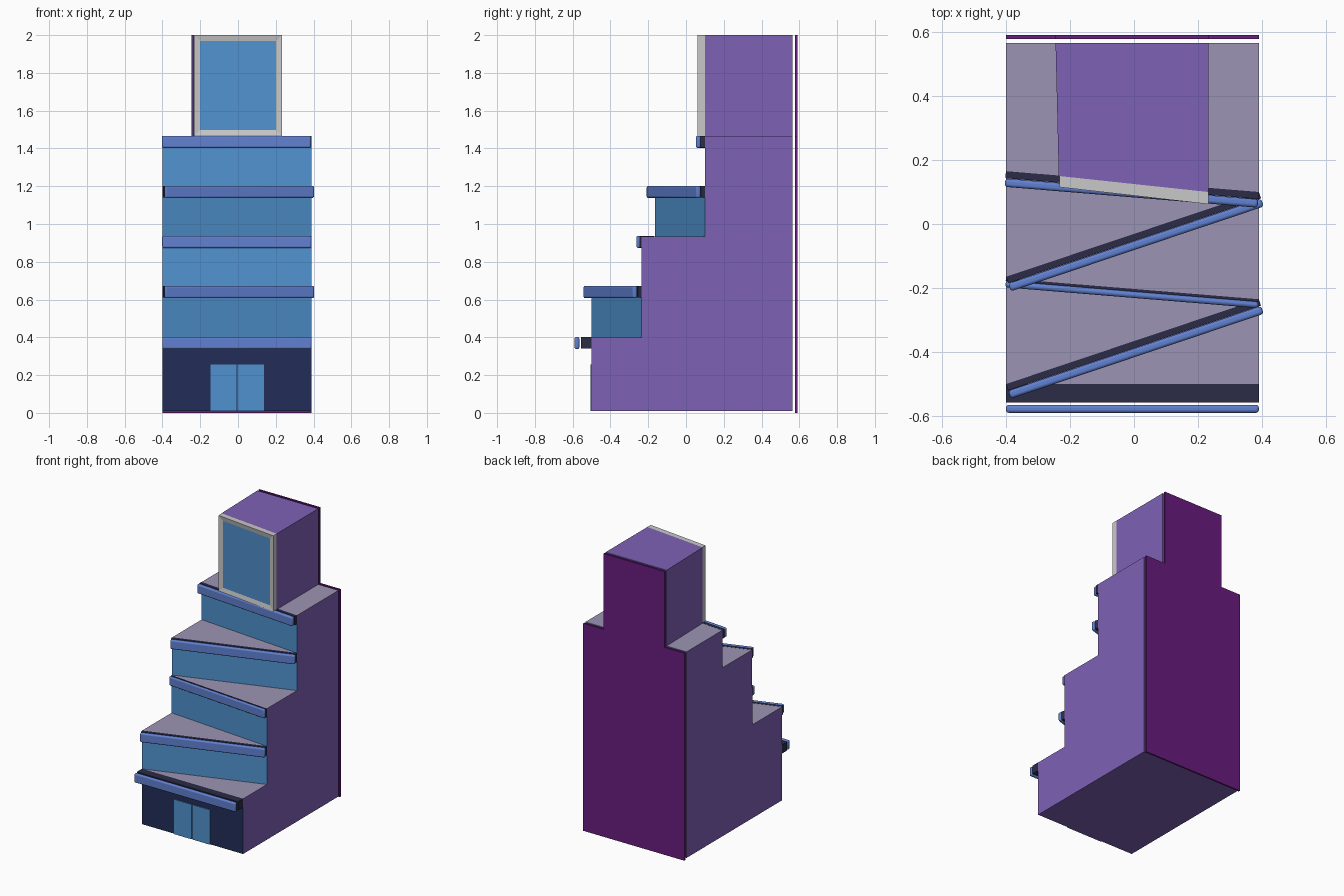
import bpy, bmesh, math
from mathutils import Vector

if "Cube" in bpy.data.objects:
    bpy.data.objects.remove(bpy.data.objects["Cube"])


def material(name, hex_code):
    def lin(c):
        return c / 12.92 if c <= 0.04045 else ((c + 0.055) / 1.055) ** 2.4
    m = bpy.data.materials.new(name)
    rgb = [lin(int(hex_code[i:i + 2], 16) / 255) for i in (0, 2, 4)]
    m.diffuse_color = (*rgb, 1)
    m.use_nodes = True
    m.node_tree.nodes["Principled BSDF"].inputs["Base Color"].default_value = m.diffuse_color
    return m


PURPLE = material("purple_wall", "7F61B6")
LILAC = material("lilac_roof", "9C94B4")
BLUE = material("blue_glass", "5092CF")
BAND = material("periwinkle_trim", "6080D0")
NAVY = material("navy_front", "222D58")
DARK = material("dark_backing", "2B2B46")
MAGENTA = material("magenta_back", "691C7E")
GREY = material("light_grey_frame", "C9C9C9")

XL, XR, YB = -0.4, 0.39, 0.565


def finish(name, bm, mats):
    bmesh.ops.recalc_face_normals(bm, faces=bm.faces[:])
    me = bpy.data.meshes.new(name)
    bm.to_mesh(me)
    bm.free()
    for m in mats:
        me.materials.append(m)
    ob = bpy.data.objects.new(name, me)
    bpy.context.collection.objects.link(ob)
    return ob


def prism_bm(points, z0, z1):
    bm = bmesh.new()
    lo = [bm.verts.new((x, y, z0)) for x, y in points]
    hi = [bm.verts.new((x, y, z1)) for x, y in points]
    bm.faces.new(lo)
    bm.faces.new(hi)
    n = len(points)
    for i in range(n):
        j = (i + 1) % n
        bm.faces.new((lo[i], lo[j], hi[j], hi[i]))
    bmesh.ops.recalc_face_normals(bm, faces=bm.faces[:])
    return bm


def storey(name, yl, yr, z0, z1, front, drop_bottom):
    """Wall block: coloured front, lilac roof, purple elsewhere."""
    bm = prism_bm([(XL, yl), (XR, yr), (XR, YB), (XL, YB)], z0, z1)
    for f in bm.faces:
        f.material_index = 1 if f.normal.z > 0.5 else 2 if f.normal.y < -0.5 else 0
    if drop_bottom:
        bmesh.ops.delete(bm, geom=[f for f in bm.faces if f.normal.z < -0.5],
                         context='FACES_ONLY')
    return finish(name, bm, [PURPLE, LILAC, front])


def strip(name, yl, yr, d0, d1, z0, z1, mat, bevel=0.0):
    """Bar running along a front wall, between offsets d0 and d1 from it."""
    a, b = Vector((XL, yl)), Vector((XR, yr))
    d = (b - a).normalized()
    n = Vector((d.y, -d.x))
    bm = prism_bm([a + n * d1, b + n * d1, b + n * d0, a + n * d0], z0, z1)
    ob = finish(name, bm, [mat])
    if bevel:
        mod = ob.modifiers.new("rounded", 'BEVEL')
        mod.width = bevel
        mod.segments = 3
        bpy.ops.object.select_all(action='DESELECT')
        ob.select_set(True)
        bpy.context.view_layer.objects.active = ob
        bpy.ops.object.shade_smooth_by_angle(angle=math.radians(40))
    return ob


# Storeys: left y, right y, bottom, top, front colour, backing depth, trim start, trim end
levels = [
    (-0.50, -0.50, 0.01, 0.40, NAVY, 0.057, 0.065, 0.09),
    (-0.50, -0.235, 0.40, 0.67, BLUE, 0.021, 0.022, 0.048),
    (-0.17, -0.235, 0.67, 0.935, BLUE, 0.008, 0.008, 0.028),
    (-0.165, 0.10, 0.935, 1.20, BLUE, 0.021, 0.022, 0.048),
    (0.165, 0.10, 1.20, 1.465, BLUE, 0.022, 0.023, 0.049),
]
for i, (yl, yr, z0, z1, col, back, t0, t1) in enumerate(levels, 1):
    storey(f"storey_{i}", yl, yr, z0, z1, col, i > 1)
    strip(f"trim_backing_{i}", yl, yr, 0.0, back, z1 - 0.06, z1 + 0.001, DARK)
    strip(f"trim_band_{i}", yl, yr, t0, t1, z1 - 0.062, z1 + 0.002, BAND, 0.009)

# Rooftop box
finish("rooftop_box",
       prism_bm([(-0.235, 0.15), (0.232, 0.10), (0.232, YB), (-0.245, YB)], 1.465, 2.0),
       [PURPLE])

# Rooftop window: grey frame with a slightly recessed pane
bm = prism_bm([(-0.232, 0.115), (0.232, 0.062), (0.232, 0.102), (-0.232, 0.152)], 1.466, 2.0)
pane = min(bm.faces, key=lambda f: f.normal.y)
bmesh.ops.inset_region(bm, faces=[pane], thickness=0.044, depth=-0.006)
pane.material_index = 1
finish("rooftop_window", bm, [GREY, BLUE])

# Double door
for side, x0, x1 in (("left", -0.145, -0.008), ("right", -0.002, 0.137)):
    finish(f"door_{side}",
           prism_bm([(x0, -0.506), (x1, -0.506), (x1, -0.499), (x0, -0.499)], 0.01, 0.255),
           [BLUE])

# Stepped back panel, profile extruded along y
profile = [(XL, 0), (XR, 0), (XR, 1.465), (0.232, 1.465), (0.232, 2.0),
           (-0.245, 2.0), (-0.245, 1.465), (XL, 1.465)]
bm = bmesh.new()
face = bm.faces.new([bm.verts.new((x, 0.578, z)) for x, z in profile])
ext = bmesh.ops.extrude_face_region(bm, geom=[face])
bmesh.ops.translate(bm, vec=(0, 0.012, 0),
                    verts=[g for g in ext["geom"] if isinstance(g, bmesh.types.BMVert)])
finish("back_panel", bm, [MAGENTA])
